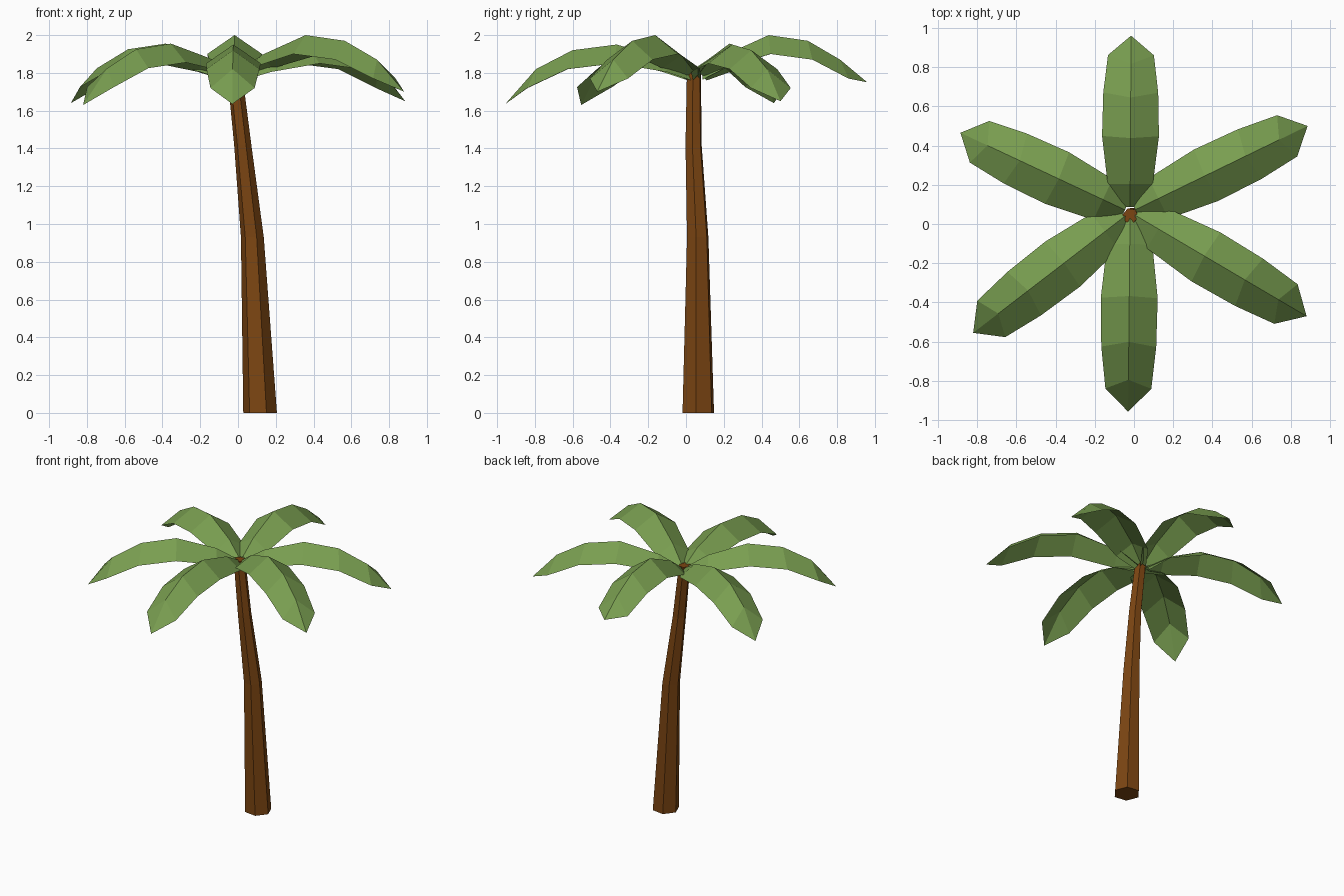
import bpy, math
from mathutils import Vector

if "Cube" in bpy.data.objects:
    bpy.data.objects.remove(bpy.data.objects["Cube"])


def material(name, rgb):
    m = bpy.data.materials.new(name)
    m.diffuse_color = (*rgb, 1)
    m.use_nodes = True
    m.node_tree.nodes["Principled BSDF"].inputs["Base Color"].default_value = m.diffuse_color
    return m


def add_mesh(name, verts, faces, mat):
    me = bpy.data.meshes.new(name)
    me.from_pydata(verts, [], faces)
    me.materials.append(mat)
    me.update()
    ob = bpy.data.objects.new(name, me)
    bpy.context.collection.objects.link(ob)
    return ob


BARK = material("bark brown", (0.2, 0.06, 0.006))
LEAF = material("leaf green", (0.19, 0.34, 0.08))

# Trunk: bent, tapering six-sided tube (x, y, z, radius)
SIDES = 6
rings = [(0.117, 0.065, 0, 0.09), (0.076, 0.062, 0.93, 0.061),
         (0.025, 0.04, 1.42, 0.046), (-0.018, 0.042, 1.8, 0.04)]
verts, faces = [], []
for x, y, z, r in rings:
    for i in range(SIDES):
        a = math.radians(52 + 360 / SIDES * i)
        verts.append((x + r * math.cos(a), y + r * math.sin(a), z))
for k in range(len(rings) - 1):
    for i in range(SIDES):
        j = (i + 1) % SIDES
        a, b = k * SIDES, (k + 1) * SIDES
        faces.append((a + i, a + j, b + j, b + i))
faces.append(tuple(reversed(range(SIDES))))
faces.append(tuple(range(len(verts) - SIDES, len(verts))))
add_mesh("trunk", verts, faces, BARK)

# Frond stations: fraction along, ridge height, half width, edge drop, edge shift
STATIONS = [(0.03, 1.80, 0.04, 0.04, 0.0), (0.16, 1.875, 0.115, 0.07, 0.0),
            (0.42, 1.95, 0.145, 0.10, 0.01), (0.65, 1.92, 0.14, 0.10, 0.025),
            (0.84, 1.82, 0.117, 0.10, 0.045)]
CROWN = Vector((-0.02, 0.06))


def frond(name, tip_x, tip_y, tip_z, lift):
    """Folded leaf with a raised middle ridge that arches out to a pointed tip."""
    run = Vector((tip_x, tip_y)) - CROWN
    out = run.normalized()
    side = Vector((-out.y, out.x))
    verts, faces = [], []
    for t, z, half, drop, shift in STATIONS:
        z += lift * min(1, t / 0.42)
        mid = CROWN + run * t
        edge = mid + out * shift
        verts += [(*(edge + side * half), z - drop), (*mid, z),
                  (*(edge - side * half), z - drop)]
    for k in range(len(STATIONS) - 1):
        a = 3 * k
        faces += [(a, a + 1, a + 4, a + 3), (a + 1, a + 2, a + 5, a + 4)]
    n = len(verts)
    verts.append((tip_x, tip_y, tip_z))
    faces += [(n - 3, n - 2, n), (n - 2, n - 1, n)]
    # faces wound so the normals point up
    add_mesh(name, verts, [f[::-1] for f in faces], LEAF)


frond("front_frond", -0.03, -0.957, 1.635, 0)
frond("back_frond", -0.015, 0.96, 1.75, 0.05)
frond("front_left_frond", -0.82, -0.555, 1.63, 0.005)
frond("back_left_frond", -0.885, 0.465, 1.64, 0.005)
frond("front_right_frond", 0.88, -0.47, 1.70, 0.05)
frond("back_right_frond", 0.885, 0.50, 1.65, 0)
